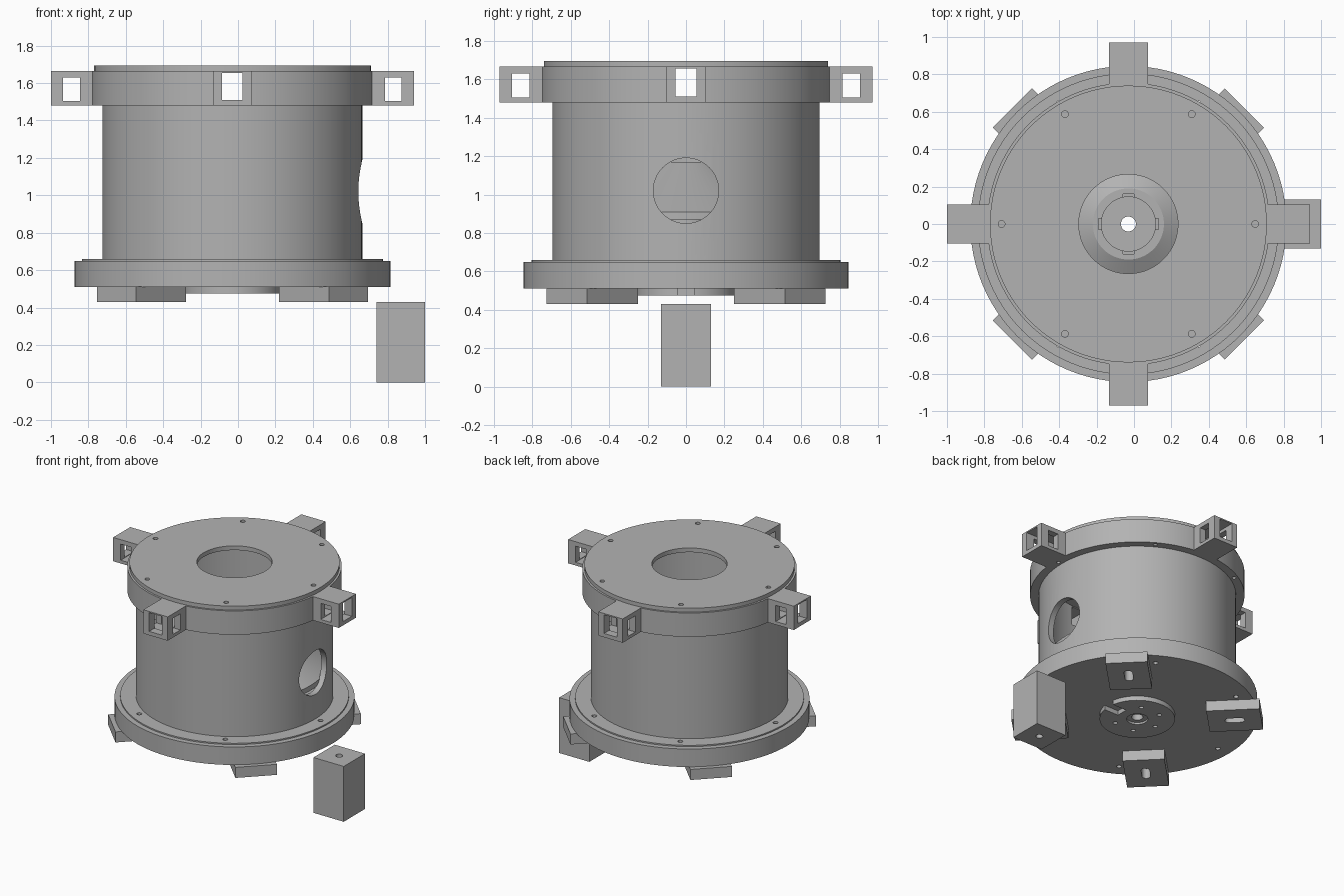
import bpy, bmesh
from math import pi, cos, sin
from mathutils import Matrix, Vector

cube = bpy.data.objects.get("Cube")
if cube:
    bpy.data.objects.remove(cube, do_unlink=True)

grey = bpy.data.materials.new("plain_grey")
grey.use_nodes = True
colour = (0.45, 0.45, 0.45, 1)
grey.diffuse_color = colour
grey.node_tree.nodes["Principled BSDF"].inputs["Base Color"].default_value = colour

CX = -0.03  # axis of the round housing


def finish(name, bm):
    bmesh.ops.recalc_face_normals(bm, faces=bm.faces)
    mesh = bpy.data.meshes.new(name)
    bm.to_mesh(mesh)
    bm.free()
    mesh.materials.append(grey)
    ob = bpy.data.objects.new(name, mesh)
    bpy.context.collection.objects.link(ob)
    return ob


def lathe(name, profile, segs=96):
    """Ring made by turning a closed (radius, height) profile."""
    bm = bmesh.new()
    rings = [[bm.verts.new((CX + r * cos(2 * pi * i / segs), r * sin(2 * pi * i / segs), z))
              for r, z in profile] for i in range(segs)]
    n = len(profile)
    for i in range(segs):
        a, b = rings[i], rings[(i + 1) % segs]
        for j in range(n):
            k = (j + 1) % n
            bm.faces.new((a[j], b[j], b[k], a[k]))
    return finish(name, bm)


def box(name, x, y, z, turn=0, origin=CX):
    """Box from (low, high) ranges, turned about the housing axis."""
    bm = bmesh.new()
    size = [b - a for a, b in (x, y, z)]
    mid = Vector([(a + b) / 2 for a, b in (x, y, z)])
    m = (Matrix.Translation((origin, 0, 0)) @ Matrix.Rotation(turn, 4, "Z")
         @ Matrix.Translation(mid) @ Matrix.Diagonal((*size, 1)))
    bmesh.ops.create_cube(bm, size=1, matrix=m)
    return finish(name, bm)


def rod(r, x, y, z0, z1, segs=20, along_x=False):
    """Round cutter, upright or lying along x."""
    bm = bmesh.new()
    mid = (z0 + z1) / 2
    m = Matrix.Translation((x, y, mid))
    if along_x:
        m = Matrix.Translation((mid, x, y)) @ Matrix.Rotation(pi / 2, 4, "Y")
    bmesh.ops.create_cone(bm, cap_ends=True, segments=segs, radius1=r, radius2=r,
                          depth=z1 - z0, matrix=m)
    return finish("cutter", bm)


def circle_of_rods(count, radius, r, z0, z1):
    return [rod(r, CX + radius * cos(2 * pi * i / count), radius * sin(2 * pi * i / count), z0, z1)
            for i in range(count)]


def cut(ob, cutters):
    for c in cutters:
        c.hide_render = True
        mod = ob.modifiers.new("cut", "BOOLEAN")
        mod.operation = "DIFFERENCE"
        mod.solver = "EXACT"
        mod.object = c
        bpy.context.view_layer.objects.active = ob
        bpy.ops.object.modifier_apply(modifier=mod.name)
        bpy.data.objects.remove(c, do_unlink=True)


def smooth(ob):
    bpy.ops.object.select_all(action="DESELECT")
    ob.select_set(True)
    bpy.context.view_layer.objects.active = ob
    bpy.ops.object.shade_smooth_by_angle(angle=0.5)


def window_slots():
    """Radial slots that run through the rim and the brackets."""
    return [box("cutter", (-1.2, 1.2), (-0.055, 0.055), (1.51, 1.655), a) for a in (0, pi / 2)]


# Base flange with its stepped lip and bolt holes
base = lathe("base_flange", [(0.04, 0.51), (0.845, 0.51), (0.845, 0.65), (0.805, 0.65),
                             (0.805, 0.66), (0.66, 0.66), (0.66, 0.56), (0.04, 0.56)])
cut(base, circle_of_rods(6, 0.74, 0.018, 0.4, 0.8))

# Round pad under the base
pad = lathe("bottom_pad", [(0.04, 0.475), (0.265, 0.475), (0.265, 0.512), (0.04, 0.512)])
cut(pad, [box("cutter", (0.14, 0.3), (-0.045, 0.045), (0.4, 0.51))]
    + circle_of_rods(6, 0.165, 0.016, 0.4, 0.508)
    + [rod(0.075, CX, 0, 0.4, 0.49, 32)])

# Cylindrical wall with one round side port
wall = lathe("housing_wall", [(0.65, 0.56), (0.695, 0.56), (0.695, 1.5), (0.65, 1.5)])
cut(wall, [rod(0.17, 0, 1.02, 0.4, 0.9, 64, along_x=True)])

# Inner cone and hollow hub
hub = lathe("inner_cone_hub", [(0.655, 0.91), (0.19, 1.17), (0.145, 1.17), (0.145, 0.555),
                               (0.19, 0.555), (0.19, 1.13), (0.655, 0.87)])
cut(hub, [box("cutter", (0.13, 0.16), (-0.03, 0.03), (1.08, 1.25), i * pi / 2) for i in range(4)])

# Upper rim
rim = lathe("upper_rim", [(0.65, 1.48), (0.755, 1.48), (0.755, 1.665), (0.65, 1.665)])
cut(rim, window_slots() + circle_of_rods(6, 0.725, 0.014, 1.4, 1.53))

# Lid with a central opening and screw holes
lid = lathe("lid", [(0.265, 1.662), (0.74, 1.662), (0.74, 1.695), (0.265, 1.695)])
cut(lid, circle_of_rods(6, 0.678, 0.018, 1.6, 1.75))

for part in (base, pad, wall, hub, rim, lid):
    smooth(part)

# Four hollow brackets around the rim
for i, side in enumerate(("left", "back", "right", "front")):
    a = i * pi / 2
    bracket = box(side + "_bracket", (0.735, 0.97), (-0.105, 0.105), (1.48, 1.665), a)
    cut(bracket, window_slots()
        + [box("cutter", (0.815, 0.905), (-0.2, 0.2), (1.505, 1.63), a)])

# Four slotted feet on the diagonals
for i, side in enumerate(("back_left", "back_right", "front_right", "front_left")):
    a = pi / 4 + i * pi / 2
    foot = box(side + "_foot", (0.5, 0.877), (-0.148, 0.148), (0.43, 0.512), a)
    ends = [rod(0.03, CX + r * cos(a), r * sin(a), 0.4, 0.508) for r in (0.65, 0.73)]
    cut(foot, [box("cutter", (0.65, 0.73), (-0.03, 0.03), (0.4, 0.508), a)] + ends)

# Separate block with an upright bore and a square pocket
block = box("loose_block", (0.74, 1.0), (-0.13, 0.13), (0, 0.43), origin=0)
cut(block, [rod(0.025, 0.87, 0, -0.1, 0.6),
            box("cutter", (0.7, 0.93), (-0.06, 0.06), (0.155, 0.275), origin=0)])
